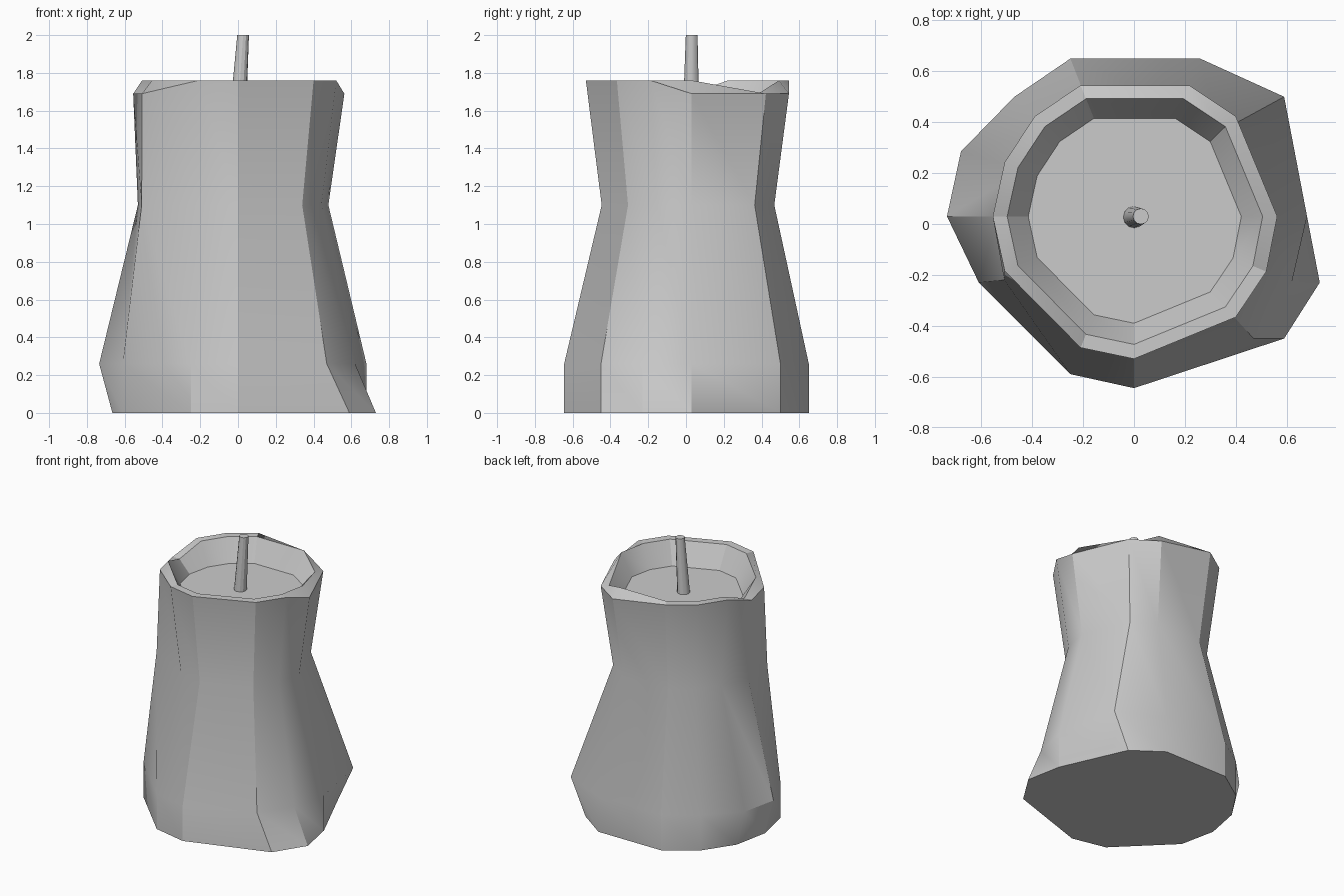
import bpy, bmesh, math

if "Cube" in bpy.data.objects:
    bpy.data.objects.remove(bpy.data.objects["Cube"])

# Twelve-sided plan outlines, clockwise from back left
RIM = [(-.21, .545), (.217, .545), (.40, .423), (.563, .03), (.52, -.187), (.40, -.366),
       (0, -.53), (-.21, -.486), (-.508, -.185), (-.555, .03), (-.508, .243), (-.39, .423)]
BULGE = [(-.25, .65), (.26, .65), (.59, .50), (.68, .03), (.62, -.23), (.47, -.45),
         (0, -.645), (-.25, -.59), (-.61, -.23), (-.735, .03), (-.68, .285), (-.47, .50)]


def ring(plan, z, scale=1.0, low=(), **moved):
    """Scale a plan about the axis, lift it to z, dip some corners, move others."""
    pts = [(x * scale, .028 + (y - .028) * scale, z - (.07 if i in low else 0))
           for i, (x, y) in enumerate(plan)]
    for key, (x, y) in moved.items():
        pts[int(key[1:])] = (x, y, z)
    return pts


def loft(name, rings):
    """Skin a stack of equal rings and cap both ends."""
    bm = bmesh.new()
    loops = [[bm.verts.new(p) for p in r] for r in rings]
    n = len(loops[0])
    for a, b in zip(loops, loops[1:]):
        for i in range(n):
            j = (i + 1) % n
            bm.faces.new((a[i], a[j], b[j], b[i]))
    bm.faces.new(loops[0])
    bm.faces.new(loops[-1])
    bmesh.ops.recalc_face_normals(bm, faces=bm.faces)
    mesh = bpy.data.meshes.new(name)
    bm.to_mesh(mesh)
    bm.free()
    obj = bpy.data.objects.new(name, mesh)
    bpy.context.collection.objects.link(obj)
    bpy.ops.object.select_all(action='DESELECT')
    obj.select_set(True)
    bpy.context.view_layer.objects.active = obj
    bpy.ops.object.shade_smooth_by_angle(angle=math.radians(30))
    return obj


def circle(x, y, z, r, n=12):
    return [(x + r * math.cos(2 * math.pi * i / n),
             y + r * math.sin(2 * math.pi * i / n), z) for i in range(n)]


# Waisted body with an uneven rim and a shallow well on top
loft("candle_body", [
    ring(BULGE, 0, v2=(.47, .50), v4=(.73, -.23), v5=(.59, -.45),
         v9=(-.665, .03), v10=(-.615, .285)),
    ring(BULGE, .26),
    ring(RIM, 1.1, .85, v8=(-.51, -.22), v9=(-.53, .03)),
    ring(RIM, 1.76, low=(1, 2, 3, 8, 9)),
    ring(RIM, 1.76, .898, low=(2, 9)),
    ring(RIM, 1.6, .749),
])

# Leaning tapered wick
loft("wick", [circle(0, .027, 1.59, .043), circle(.027, .03, 2.0, .031)])
